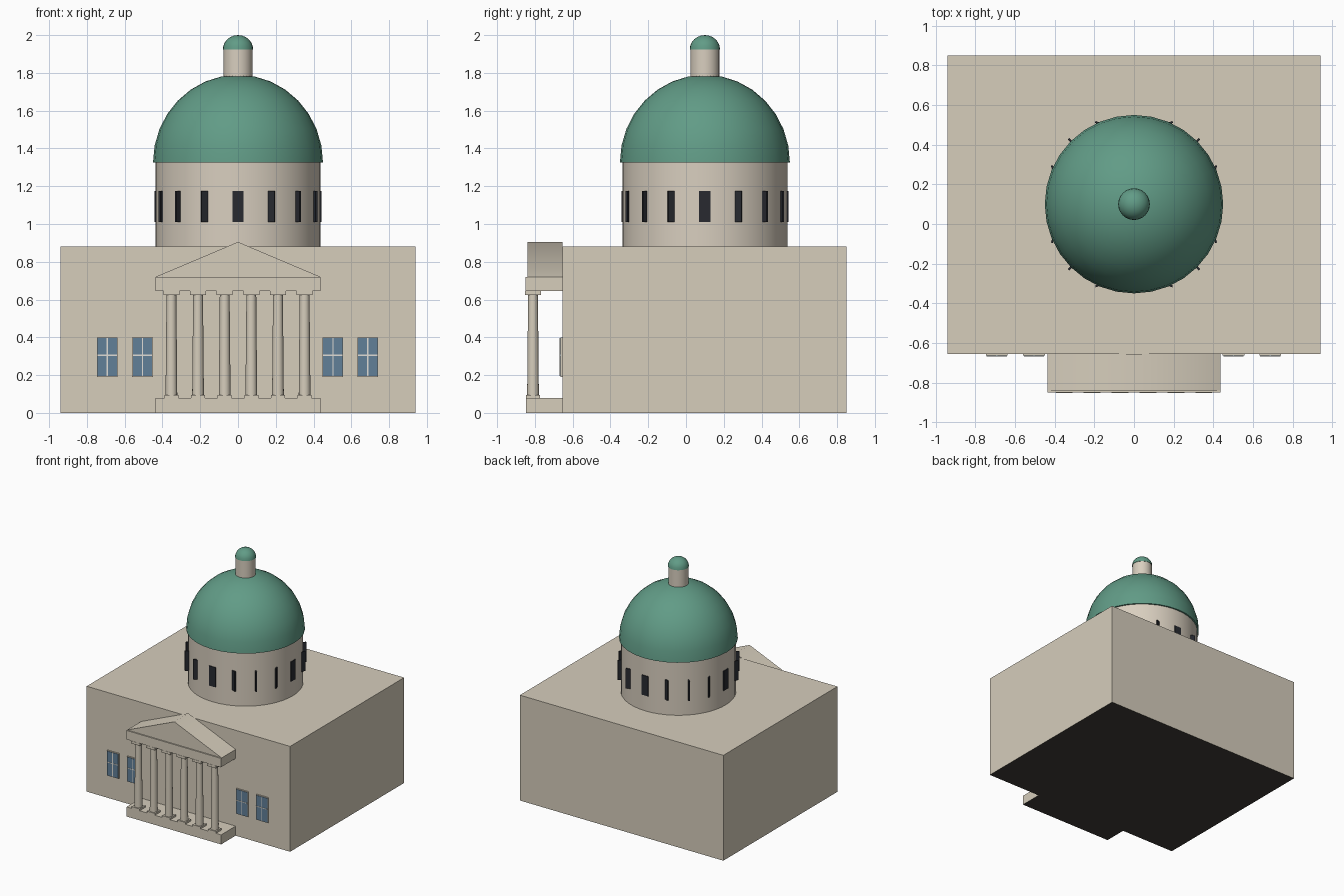
import bpy, bmesh, math
from mathutils import Matrix

if "Cube" in bpy.data.objects:
    bpy.data.objects.remove(bpy.data.objects["Cube"])


def material(name, rgb):
    m = bpy.data.materials.new(name)
    m.diffuse_color = (*rgb, 1)
    m.use_nodes = True
    m.node_tree.nodes["Principled BSDF"].inputs["Base Color"].default_value = m.diffuse_color
    return m


STONE = material("limestone", (0.67, 0.61, 0.50))
PALE = material("pale stone", (0.69, 0.62, 0.52))
COPPER = material("green copper", (0.12, 0.33, 0.24))
GLASS = material("blue glass", (0.12, 0.215, 0.315))
DARK = material("dark opening", (0.021, 0.023, 0.030))
BAR = material("window bar", (0.75, 0.73, 0.68))
UNDER = material("dark underside", (0.05, 0.045, 0.038))


def finish(name, bm, mat, smooth=0, under=None):
    bmesh.ops.recalc_face_normals(bm, faces=bm.faces)
    bm.normal_update()
    if under:
        for f in bm.faces:
            f.material_index = 1 if f.normal.z < -0.9 else 0
    me = bpy.data.meshes.new(name)
    bm.to_mesh(me)
    bm.free()
    me.materials.append(mat)
    if under:
        me.materials.append(under)
    ob = bpy.data.objects.new(name, me)
    bpy.context.collection.objects.link(ob)
    if smooth:
        bpy.ops.object.select_all(action='DESELECT')
        ob.select_set(True)
        bpy.context.view_layer.objects.active = ob
        bpy.ops.object.shade_smooth_by_angle(angle=math.radians(smooth))
    return ob


def box(name, x0, x1, y0, y1, z0, z1, mat, under=None):
    bm = bmesh.new()
    size = Matrix.Diagonal((x1 - x0, y1 - y0, z1 - z0, 1))
    mid = Matrix.Translation(((x0 + x1) / 2, (y0 + y1) / 2, (z0 + z1) / 2))
    bmesh.ops.create_cube(bm, size=1, matrix=mid @ size)
    return finish(name, bm, mat, under=under)


def lathe(name, profile, x, y, mat, seg=32):
    """Closed solid turned from (radius, height) points; radius 0 makes a pole."""
    bm = bmesh.new()
    rings = []
    for r, z in profile:
        if r < 1e-6:
            rings.append([bm.verts.new((x, y, z))])
        else:
            rings.append([bm.verts.new((x + r * math.cos(a), y + r * math.sin(a), z))
                          for a in (math.tau * i / seg for i in range(seg))])
    for low, high in zip(rings, rings[1:]):
        for i in range(seg):
            j = (i + 1) % seg
            if len(high) == 1:
                bm.faces.new((low[i], low[j], high[0]))
            else:
                bm.faces.new((low[i], low[j], high[j], high[i]))
    bm.faces.new(rings[0][::-1])
    if len(rings[-1]) > 1:
        bm.faces.new(rings[-1])
    return finish(name, bm, mat, 35)


def dome_profile(r, z, h, n):
    return [(r * math.cos(i * math.pi / 2 / n), z + h * math.sin(i * math.pi / 2 / n))
            for i in range(n)] + [(0, z + h)]


# main block with dark underside
FRONT = -0.655
box("main_block", -0.94, 0.94, FRONT, 0.85, 0, 0.88, STONE, UNDER)

# portico platform, beam and gable
box("portico_platform", -0.437, 0.437, -0.847, FRONT, 0, 0.08, STONE, UNDER)
box("portico_beam", -0.437, 0.437, -0.85, FRONT, 0.645, 0.72, STONE)
bm = bmesh.new()
tri = [bm.verts.new((x, -0.84, z)) for x, z in ((-0.437, 0.72), (0.437, 0.72), (0, 0.905))]
face = bm.faces.new(tri)
ext = bmesh.ops.extrude_face_region(bm, geom=[face], use_keep_orig=True)
moved = [v for v in ext["geom"] if isinstance(v, bmesh.types.BMVert)]
bmesh.ops.translate(bm, verts=moved, vec=(0, FRONT + 0.84, 0))
finish("portico_gable", bm, STONE, 50)

# six tapered columns with square bases and capitals
CY = -0.81
for i in range(6):
    x = (i - 2.5) * 0.141
    box("column_base", x - 0.037, x + 0.037, CY - 0.037, CY + 0.037, 0.08, 0.095, STONE)
    lathe("column_shaft", [(0.031, 0.095), (0.026, 0.625)], x, CY, STONE, 16)
    box("column_capital", x - 0.042, x + 0.042, CY - 0.042, CY + 0.042, 0.625, 0.645, STONE)

# front windows: stone frame, glass pane and crossing bars
for x in (-0.692, -0.505, 0.502, 0.687):
    box("window_frame", x - 0.055, x + 0.055, -0.664, FRONT, 0.19, 0.40, STONE)
    box("window_pane", x - 0.051, x + 0.051, -0.667, -0.664, 0.194, 0.396, GLASS)
    box("window_bar_upright", x - 0.003, x + 0.003, -0.669, -0.666, 0.194, 0.396, BAR)
    box("window_bar_level", x - 0.051, x + 0.051, -0.669, -0.666, 0.302, 0.308, BAR)

# drum, dome and lantern
DY = 0.1
lathe("drum", [(0.437, 0.88), (0.437, 1.33)], 0, DY, PALE, 48)
lathe("dome", dome_profile(0.45, 1.325, 0.465, 8), 0, DY, COPPER, 32)
lathe("lantern", [(0.077, 1.77), (0.077, 1.93)], 0, DY, PALE, 24)
lathe("lantern_cap", dome_profile(0.08, 1.925, 0.075, 6), 0, DY, COPPER, 24)

# sixteen drum slots, each plate turned against its position angle
for i in range(16):
    a = math.tau * i / 16
    slot = box("drum_slot", -0.005, 0.005, -0.03, 0.03, 1.01, 1.175, DARK)
    slot.location = (0.437 * math.cos(a), DY + 0.437 * math.sin(a), 0)
    slot.rotation_euler.z = -a
